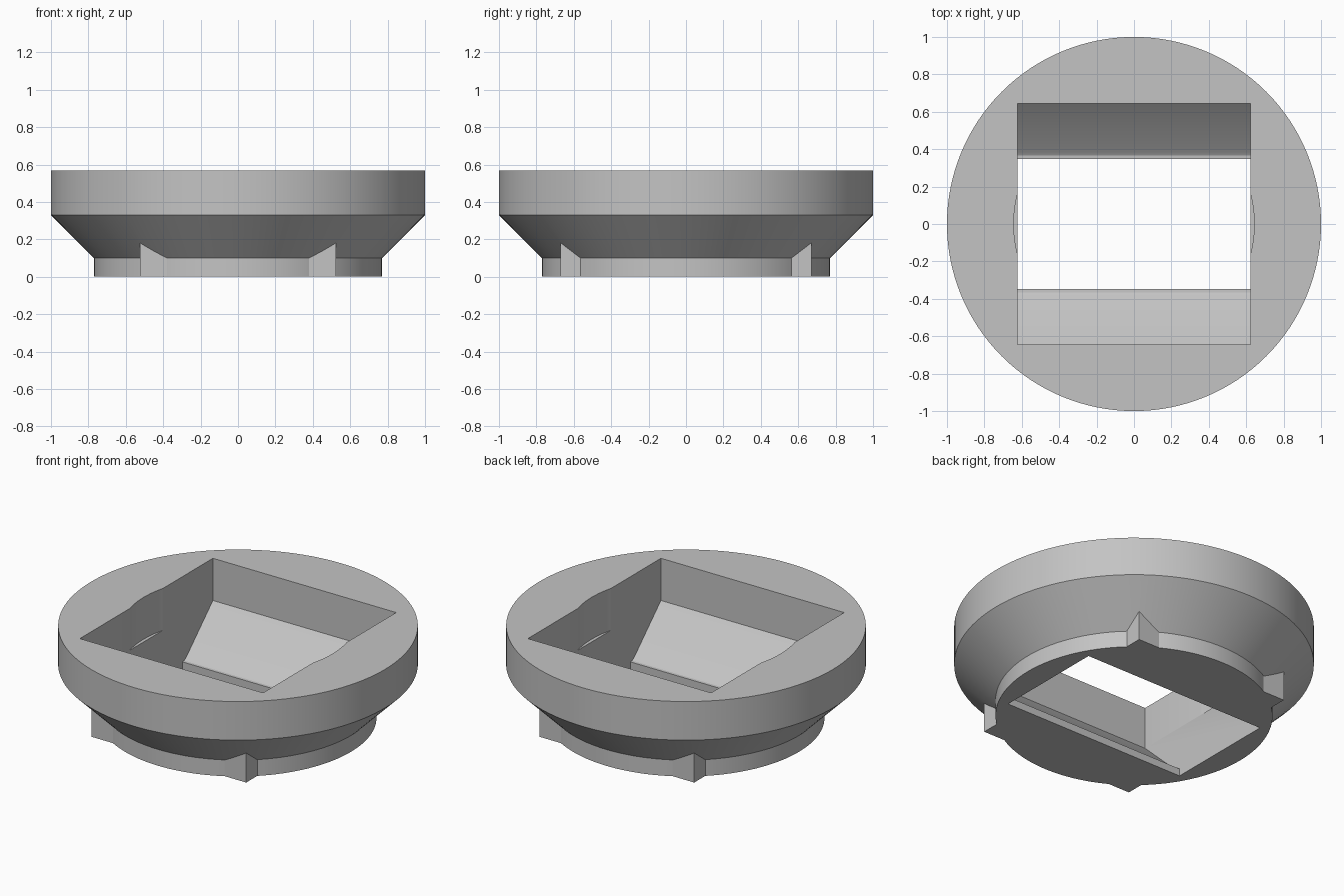
import bpy
import bmesh
import math

cube = bpy.data.objects.get("Cube")
if cube:
    bpy.data.objects.remove(cube, do_unlink=True)

grey = bpy.data.materials.new("plain grey")
grey.use_nodes = True
COLOUR = (0.55, 0.55, 0.55, 1)
grey.diffuse_color = COLOUR
grey.node_tree.nodes["Principled BSDF"].inputs["Base Color"].default_value = COLOUR


def add_object(name, bm):
    bmesh.ops.recalc_face_normals(bm, faces=bm.faces)
    mesh = bpy.data.meshes.new(name)
    bm.to_mesh(mesh)
    bm.free()
    mesh.materials.append(grey)
    obj = bpy.data.objects.new(name, mesh)
    bpy.context.collection.objects.link(obj)
    return obj


def lathe(name, profile, sides=128):
    """Closed solid from stacked rings of (radius, height)."""
    bm = bmesh.new()
    rings = []
    for r, z in profile:
        angles = [2 * math.pi * i / sides for i in range(sides)]
        rings.append([bm.verts.new((r * math.cos(a), r * math.sin(a), z)) for a in angles])
    for low, high in zip(rings, rings[1:]):
        for i in range(sides):
            j = (i + 1) % sides
            bm.faces.new((low[i], low[j], high[j], high[i]))
    bm.faces.new(rings[0][::-1])
    bm.faces.new(rings[-1])
    return add_object(name, bm)


def prism(name, outline, half_width):
    """Extrude a (y, z) outline along x."""
    bm = bmesh.new()
    face = bm.faces.new([bm.verts.new((-half_width, y, z)) for y, z in outline])
    new = bmesh.ops.extrude_face_region(bm, geom=[face])["geom"]
    verts = [v for v in new if isinstance(v, bmesh.types.BMVert)]
    bmesh.ops.translate(bm, verts=verts, vec=(2 * half_width, 0, 0))
    return add_object(name, bm)


def combine(target, tool, operation):
    mod = target.modifiers.new(tool.name, "BOOLEAN")
    mod.operation = operation
    mod.solver = "EXACT"
    mod.object = tool
    tool.hide_render = True
    bpy.context.view_layer.objects.active = target
    bpy.ops.object.modifier_apply(modifier=mod.name)
    bpy.data.objects.remove(tool, do_unlink=True)


# Round body: short foot, flared cone, upright rim
body = lathe("round_holder", [(0.77, 0), (0.77, 0.1), (1, 0.33), (1, 0.567)])

# Box whose four corners poke out of the foot as locating tabs
tabs = prism("corner_tabs", [(-0.67, 0), (0.67, 0), (0.67, 0.25), (-0.67, 0.25)], 0.525)
combine(body, tabs, "UNION")

# Rectangular opening with sloped front and back and a thin lower lip
half = [(0.348, -0.1), (0.348, 0.045), (0.365, 0.046), (0.385, 0.057),
        (0.645, 0.308), (0.645, 0.7)]
outline = half + [(-y, z) for y, z in reversed(half)]
combine(body, prism("opening", outline, 0.622), "DIFFERENCE")

# Round recess that just bulges past the side walls
combine(body, lathe("round_recess", [(0.643, 0.31), (0.643, 0.7)]), "DIFFERENCE")

# Smooth the round walls, keep creases sharp
bpy.ops.object.select_all(action="DESELECT")
body.select_set(True)
bpy.context.view_layer.objects.active = body
bpy.ops.object.shade_smooth_by_angle(angle=math.radians(20))
